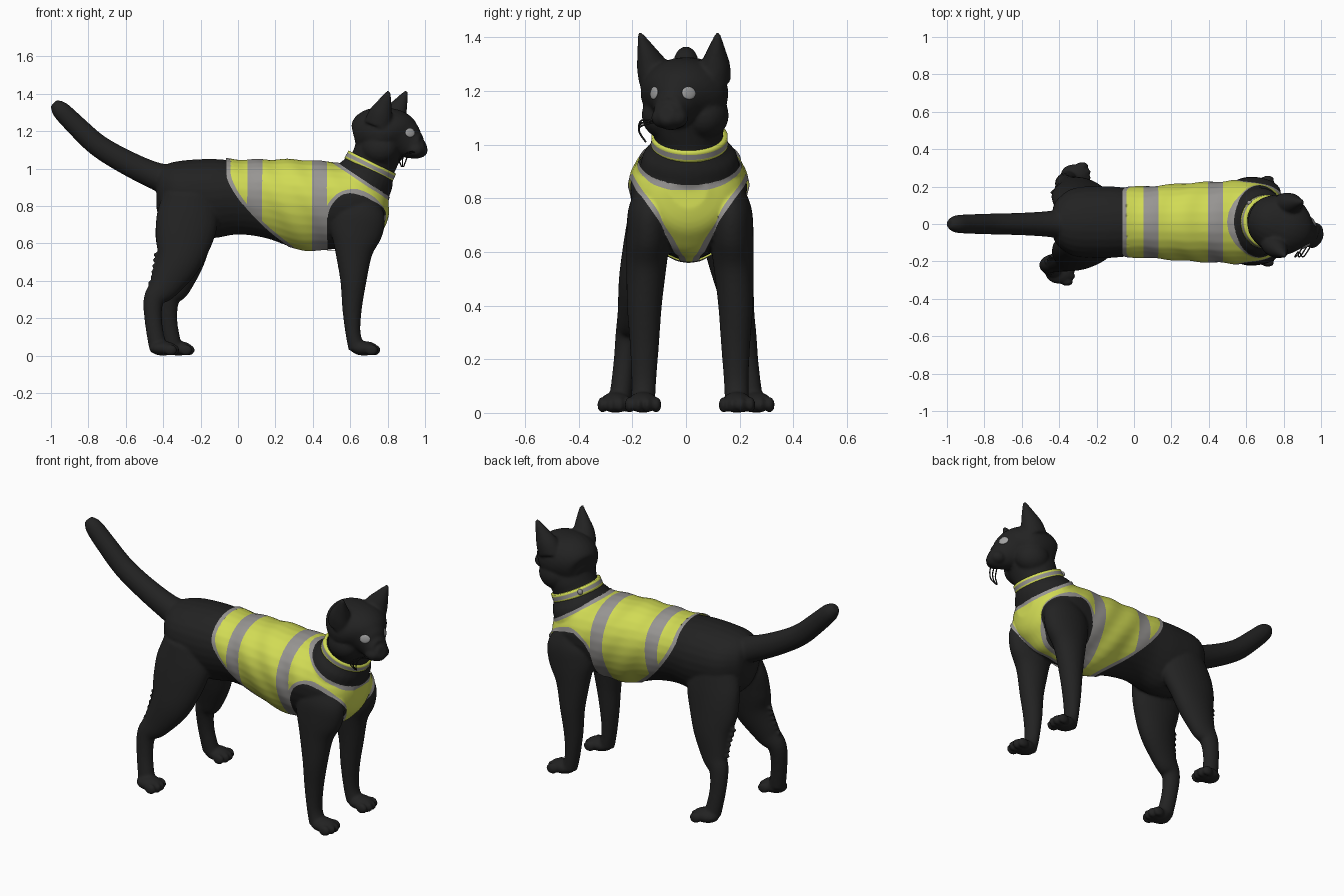
import bpy, bmesh, math
from mathutils import Vector, Matrix
from mathutils.bvhtree import BVHTree

if "Cube" in bpy.data.objects:
    bpy.data.objects.remove(bpy.data.objects["Cube"])


def material(name, r, g, b):
    m = bpy.data.materials.new(name)
    m.diffuse_color = (r, g, b, 1)
    m.use_nodes = True
    m.node_tree.nodes["Principled BSDF"].inputs["Base Color"].default_value = m.diffuse_color
    return m


BLACK = material("black fur", 0.016, 0.016, 0.016)
YELLOW = material("safety yellow", 0.64, 0.71, 0.09)
GREY = material("reflective grey", 0.31, 0.30, 0.29)
EYE = material("pale eye", 0.36, 0.36, 0.36)


def add_object(name, bm, mats):
    me = bpy.data.meshes.new(name)
    bm.to_mesh(me)
    bm.free()
    for m in mats:
        me.materials.append(m)
    for p in me.polygons:
        p.use_smooth = True
    ob = bpy.data.objects.new(name, me)
    bpy.context.collection.objects.link(ob)
    return ob


def smooth_path(pts, n=5):
    """Catmull-Rom interpolation of tuples."""
    out = []
    for i in range(len(pts) - 1):
        a, b, c, d = pts[max(i - 1, 0)], pts[i], pts[i + 1], pts[min(i + 2, len(pts) - 1)]
        for k in range(n):
            t = k / n
            out.append([0.5 * (2 * q + (r - p) * t + (2 * p - 5 * q + 4 * r - s) * t * t
                               + (3 * q - p - 3 * r + s) * t ** 3) for p, q, r, s in zip(a, b, c, d)])
    return out + [list(pts[-1])]


def tube(bm, pts, M=Matrix(), egg=0):
    """Loft ellipses; pts are x, y, z, half width along y, other half width."""
    path = smooth_path(pts)
    cs = [Vector(p[:3]) for p in path]
    rings = []
    for i, p in enumerate(path):
        t = cs[min(i + 1, len(cs) - 1)] - cs[max(i - 1, 0)]
        u = Vector((0, 1, 0))
        v = Vector((0, 0, 1)) if egg else t.cross(u).normalized()
        rings.append([bm.verts.new(M @ (cs[i] + u * p[3] * math.cos(a) * (1 + egg * math.sin(a))
                                        + v * p[4] * math.sin(a)))
                      for a in (k * math.tau / 28 for k in range(28))])
    for A, B in zip(rings, rings[1:]):
        for k in range(28):
            bm.faces.new((A[k], A[k - 1], B[k - 1], B[k]))
    bm.faces.new(rings[0])
    bm.faces.new(rings[-1][::-1])


def ball(bm, loc, radii, M=Matrix()):
    bmesh.ops.create_icosphere(bm, subdivisions=3, radius=1,
                               matrix=M @ Matrix.Translation(loc) @ Matrix.Diagonal((*radii, 1)))


# ---- cat body: overlapping lofts fused by a voxel remesh
bm = bmesh.new()
torso = [(-.435, .87, .07, .09), (-.41, .87, .12, .14), (-.32, .85, .18, .19), (-.15, .84, .19, .212),
         (0, .845, .18, .197), (.15, .835, .188, .207), (.30, .81, .20, .232), (.45, .80, .207, .232),
         (.60, .80, .215, .220), (.70, .79, .19, .18), (.765, .80, .14, .13), (.80, .82, .07, .06)]
tube(bm, [(x, .01, z, a, b) for x, z, a, b in torso], egg=.16)
tube(bm, [(.60, .01, .80, .19, .16), (.645, .012, .89, .188, .165), (.683, .015, .955, .176, .156),
          (.702, .013, .99, .148, .142), (.72, .01, 1.025, .128, .126), (.74, .005, 1.07, .138, .126),
          (.76, 0, 1.12, .14, .13)])
tube(bm, [(-.34, 0, .93, .09, .09), (-.45, 0, .965, .07, .072), (-.60, 0, 1.035, .06, .065),
          (-.75, 0, 1.125, .056, .06), (-.87, 0, 1.235, .052, .055), (-.95, 0, 1.315, .046, .048),
          (-.986, 0, 1.350, .024, .024)])

# head, turned a little to one side
HEAD = Matrix.Translation((.782, -.003, 0)) @ Matrix.Rotation(math.radians(-18), 4, 'Z')
skull = [(-.145, 1.13, .05, .05), (-.12, 1.14, .10, .11), (-.06, 1.175, .148, .145), (.02, 1.19, .165, .135),
         (.075, 1.18, .145, .125), (.12, 1.155, .098, .104), (.16, 1.13, .070, .080),
         (.205, 1.115, .054, .060), (.232, 1.120, .03, .032)]
tube(bm, [(x, 0, z, a, b) for x, z, a, b in skull], HEAD)
for s in (-1, 1):
    ball(bm, (.0, s * .08, 1.11), (.10, .085, .09), HEAD)
    ball(bm, (.185, s * .03, 1.10), (.045, .04, .038), HEAD)
    tube(bm, [(.0, s * .105, 1.23, .07, .08), (.02, s * .120, 1.29, .059, .066),
              (.045, s * .134, 1.345, .037, .042), (.076, s * .152, 1.415, .009, .009)], HEAD)

# legs and paws
fore = [(.65, .13, .84, .07, .09), (.645, .15, .76, .08, .14), (.633, .155, .66, .082, .14),
        (.62, .162, .55, .075, .10), (.617, .17, .40, .065, .07), (.61, .17, .25, .054, .052),
        (.615, .172, .12, .046, .04), (.635, .175, .04, .045, .045)]
hind = [(-.26, .10, .86, .09, .14), (-.27, .125, .74, .09, .165), (-.29, .15, .62, .085, .152),
        (-.32, .175, .50, .075, .118), (-.395, .20, .37, .055, .08), (-.450, .215, .30, .047, .055),
        (-.452, .23, .18, .041, .046), (-.43, .245, .05, .042, .047)]


def paw(x, y):
    ball(bm, (x, y, .039), (.075, .058, .039))
    for k in range(4):
        off = (k - 1.5) * .033
        ball(bm, (x + .06 - abs(off) * .4, y + off, .03), (.034, .019, .03))


for s in (-1, 1):
    tube(bm, [(x, .015 + s * y, z, a, b) for x, y, z, a, b in fore])
    paw(.675, .015 + s * .175)
    shift = lambda z: (.082 * min(1, max(0, (.56 - z) / .25))) if s > 0 else 0
    tube(bm, [(x + shift(z), s * y, z, a, b) for x, y, z, a, b in hind])
    paw(-.40 + shift(0), s * .262)
    for k in range(7):  # fur tufts behind the thigh
        z = .36 + k * .03
        ball(bm, (-.462 + .012 * abs(k - 1) ** .5 + shift(z), s * (.205 - k * .006), z), (.022, .012, .012))

blob = add_object("fur_source", bm, [BLACK])
mod = blob.modifiers.new("fuse", 'REMESH')
mod.mode, mod.voxel_size = 'VOXEL', .008
mod = blob.modifiers.new("soften", 'SMOOTH')
mod.factor, mod.iterations = .5, 5
fused = bpy.data.meshes.new_from_object(blob.evaluated_get(bpy.context.evaluated_depsgraph_get()))
bpy.data.objects.remove(blob)
bm = bmesh.new()
bm.from_mesh(fused)
vest = bm.copy()
surface = BVHTree.FromBMesh(bm)
add_object("cat_body", bm, [BLACK])


# ---- vest: the body surface inside the hem, neckline and armholes, pushed outward
def inside(p):
    """Approximate distance from the vest edge, positive inside."""
    x, y, z = p.x, abs(p.y - .012), p.z
    hem = (x + .065 - 1.42 * max(0, .97 - z) ** 1.5) * .8
    neck = -((x - .80) * .55 + (z - .855) * .84)
    qx, qz = abs(x - .645) - .165 + .14, abs(z - .50) - .37 + .14
    hole = math.hypot(max(qx, 0), max(qz, 0)) + min(max(qx, qz), 0) - .14
    gore = (.03 + .62 * (z - .57) - y) * .85
    return min(hem, neck, max(hole, gore))


def snap(verts, level):
    """Slide vertices onto a contour of the vest shape."""
    for v in verts:
        f = inside(v.co)
        g = Vector([(inside(v.co + d) - f) / .001 for d in
                    (Vector((.001, 0, 0)), Vector((0, .001, 0)), Vector((0, 0, .001)))])
        n = v.normal
        g -= n * g.dot(n)
        if g.length > .3:
            step = g * ((level - f) / g.length_squared)
            if step.length < .012:
                v.co += step


BORDER = .02
bmesh.ops.delete(vest, geom=[f for f in vest.faces if inside(f.calc_center_median()) < 0], context='FACES')
snap([v for v in vest.verts if v.is_boundary], 0)
trim = {f for f in vest.faces if inside(f.calc_center_median()) < BORDER}
snap([v for v in vest.verts if len({f in trim for f in v.link_faces}) == 2], BORDER)
STRIPES = ((.05, .13), (.395, .475))
for x in (x for pair in STRIPES for x in pair):
    bmesh.ops.bisect_plane(vest, geom=vest.verts[:] + vest.edges[:] + vest.faces[:],
                           plane_co=(x, 0, 0), plane_no=(1, 0, 0))
for f in vest.faces:
    c = f.calc_center_median()
    f.material_index = int(inside(c) < BORDER or any(a < c.x < b for a, b in STRIPES))
vest.normal_update()
moves = [(v, v.normal * (.008 + .003 * math.sin(v.co.x * 38 + v.co.z * 22))) for v in vest.verts]
for v, d in moves:  # soft creases
    v.co += d
add_object("safety_vest", vest, [YELLOW, GREY])

# ---- collar with a reflective middle band, and its buckle
COLLAR = Matrix.Translation((.708, .013, 1.014)) @ Matrix.Rotation(math.radians(26), 4, 'Y')
bm = bmesh.new()
rows = [[bm.verts.new(COLLAR @ Vector((r * math.cos(a), r * math.sin(a), h)))
         for a in (k * math.tau / 64 for k in range(64))]
        for h, r in ((-.023, .130), (-.023, .143), (-.01, .143), (.01, .142), (.023, .142), (.023, .125))]
for i in range(5):
    for k in range(64):
        f = bm.faces.new((rows[i][k - 1], rows[i][k], rows[i + 1][k], rows[i + 1][k - 1]))
        f.material_index = int(i == 2)
collar = add_object("collar", bm, [YELLOW, GREY])
bm = bmesh.new()
ball(bm, (-.10, .10, 0), (.014, .014, .016), COLLAR)
add_object("collar_buckle", bm, [GREY])

# ---- eyes: thin discs laid on the face
for s, side in ((-1, "right"), (1, "left")):
    hit, nor, _, _ = surface.ray_cast(HEAD @ Vector((.5, s * .068, 1.192)), HEAD.to_3x3() @ Vector((-1, 0, 0)))
    bm = bmesh.new()
    ball(bm, (0, 0, 0), (.029, .024, .006),
         Matrix.Translation(hit) @ nor.to_track_quat('Z', 'Y').to_matrix().to_4x4())
    add_object(side + "_eye", bm, [EYE])

# ---- drooping whiskers
cu = bpy.data.curves.new("whiskers", 'CURVE')
cu.dimensions, cu.bevel_depth, cu.bevel_resolution = '3D', .0035, 1
for k in range(3):
    path = smooth_path([(.95 - k * .02, -.11, 1.085), (.915 - k * .02, -.165, 1.09 - k * .01),
                        (.90 - k * .02, -.175, 1.05), (.885 - k * .005, -.15, 1.01)], 4)
    sp = cu.splines.new('POLY')
    sp.points.add(len(path) - 1)
    for p, q in zip(sp.points, path):
        p.co = (*q, 1)
cu.materials.append(BLACK)
bpy.context.collection.objects.link(bpy.data.objects.new("whiskers", cu))
